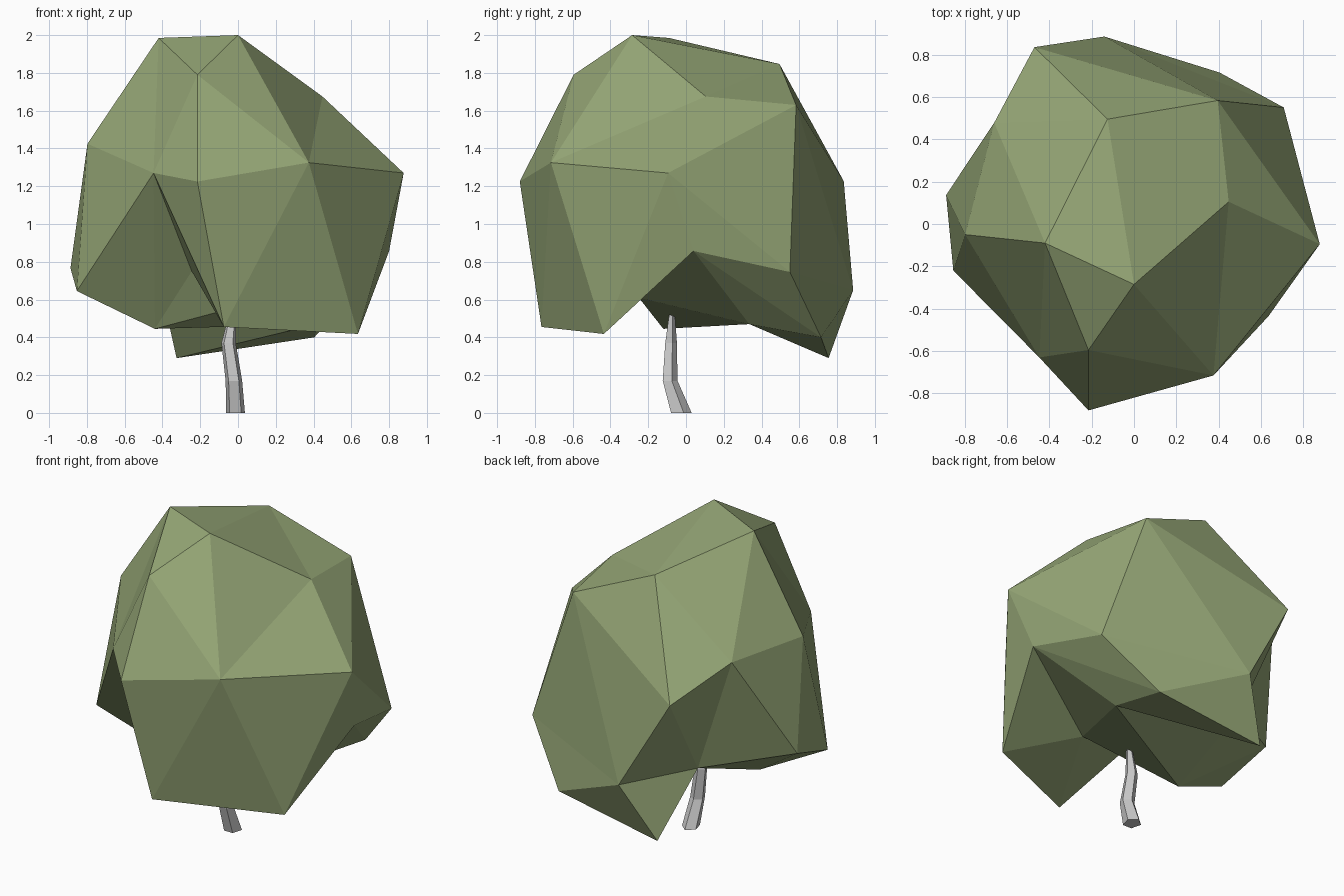
import bpy, bmesh, math
from mathutils import Vector

if "Cube" in bpy.data.objects:
    bpy.data.objects.remove(bpy.data.objects["Cube"])


def material(name, rgb):
    m = bpy.data.materials.new(name)
    m.diffuse_color = (*rgb, 1)
    m.use_nodes = True
    m.node_tree.nodes["Principled BSDF"].inputs["Base Color"].default_value = m.diffuse_color
    return m


def finish(bm, name, mat=None):
    bmesh.ops.recalc_face_normals(bm, faces=bm.faces[:])
    me = bpy.data.meshes.new(name)
    bm.to_mesh(me)
    bm.free()
    ob = bpy.data.objects.new(name, me)
    bpy.context.collection.objects.link(ob)
    if mat:
        me.materials.append(mat)


# Crown corner points: top, sides, then the hollow underside
corners = {
    'a': (0, -.285, 2), 'b': (-.42, -.09, 1.985), 'c': (-.215, -.595, 1.79),
    'd': (-.125, .495, 1.847), 'e': (.395, .583, 1.63), 'f': (.447, .105, 1.675),
    'g': (-.797, -.05, 1.425), 'h': (-.66, .478, 1.42), 'i': (-.47, .835, 1.227),
    'j': (.877, -.095, 1.27), 'k': (.375, -.715, 1.325), 'l': (-.215, -.88, 1.225),
    'm': (-.447, -.63, 1.27), 'n': (-.887, .137, .766), 'o': (-.853, -.22, .645),
    'p': (-.14, .885, .65), 'q': (.707, .55, .746), 'r': (.8, .04, .857),
    's': (.404, .715, .4), 't': (.635, -.435, .418), 'u': (-.075, -.765, .455),
    'v': (-.44, -.12, .445), 'w': (-.325, .755, .29), 'x': (.42, .335, .47),
    'y': (.18, -.25, .61), 'z': (-.245, -.29, .75), 'P': (-.41, .465, .67),
}
# Creases between named corners that must exist
creases = ("vm zm um zv zu zy vy uy yt yr yx vx rx rs sx xw xP wP Pv Pn Ph Pi Pp "
           "vn hn pw sw pq rq tr lu uk ep ei di dh gm je jf ak ck bm cm").split()

# Skin the corners on a sphere, turn edges to follow the creases, then shape it
bm = bmesh.new()
centre = Vector((0, 0, 1.1))
vert = {n: bm.verts.new((Vector(c) - centre).normalized()) for n, c in corners.items()}
bmesh.ops.convex_hull(bm, input=bm.verts[:])
bmesh.ops.triangulate(bm, faces=bm.faces[:])
wanted = {frozenset((vert[c[0]], vert[c[1]])) for c in creases}
for _ in range(6):
    for pair in creases:
        ends = {vert[pair[0]], vert[pair[1]]}
        for e in bm.edges[:]:
            if frozenset(e.verts) in wanted or len(e.link_faces) != 2:
                continue
            across = {v for f in e.link_faces for v in f.verts} - set(e.verts)
            if across == ends and not bm.edges.get(tuple(ends)):
                bmesh.utils.edge_rotate(e, True)
                break
for n, c in corners.items():
    vert[n].co = c
finish(bm, "crown", material("leaf_green", (.30, .38, .18)))

# Crooked five-sided trunk: height, centre x, centre y, radius x, radius y
rings = [(0, -.013, -.03, .052, .06), (.17, -.022, -.088, .046, .043),
         (.37, -.05, -.082, .04, .034), (.58, -.02, -.073, .014, .01)]
bm = bmesh.new()
loops = []
for z, cx, cy, rx, ry in rings:
    loops.append([bm.verts.new((cx + rx * math.cos(t), cy + ry * math.sin(t), z))
                  for t in (math.tau * k / 5 + .3 for k in range(5))])
for low, high in zip(loops, loops[1:]):
    for k in range(5):
        j = (k + 1) % 5
        bm.faces.new((low[k], low[j], high[j], high[k]))
bm.faces.new(loops[0])
bm.faces.new(loops[-1])
finish(bm, "trunk")
